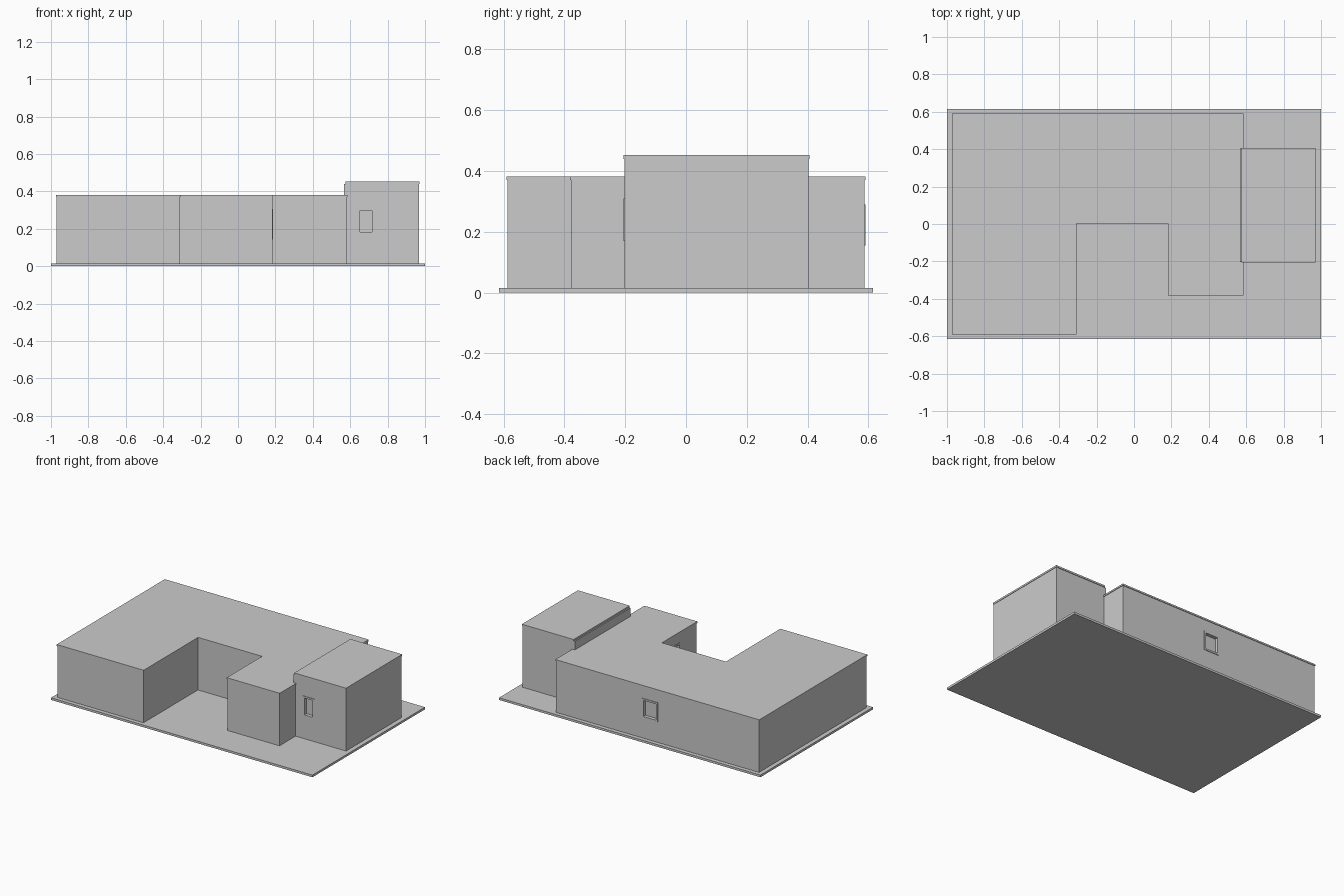
import bpy
import bmesh
from mathutils import Vector

if "Cube" in bpy.data.objects:
    bpy.data.objects.remove(bpy.data.objects["Cube"], do_unlink=True)

# One plain grey for the whole building
grey = bpy.data.materials.new("light grey")
grey.use_nodes = True
grey.diffuse_color = (0.6, 0.6, 0.6, 1)
grey.node_tree.nodes["Principled BSDF"].inputs["Base Color"].default_value = (0.6, 0.6, 0.6, 1)


def prism(name, outline, z0, z1):
    """Extrude a flat outline from z0 up to z1."""
    bm = bmesh.new()
    face = bm.faces.new([bm.verts.new((x, y, z0)) for x, y in outline])
    top = bmesh.ops.extrude_face_region(bm, geom=[face])["geom"]
    moved = [v for v in top if isinstance(v, bmesh.types.BMVert)]
    bmesh.ops.translate(bm, verts=moved, vec=(0, 0, z1 - z0))
    bmesh.ops.recalc_face_normals(bm, faces=bm.faces)
    mesh = bpy.data.meshes.new(name)
    bm.to_mesh(mesh)
    bm.free()
    mesh.materials.append(grey)
    obj = bpy.data.objects.new(name, mesh)
    bpy.context.collection.objects.link(obj)
    return obj


def rect(x0, x1, y0, y1):
    return [(x0, y0), (x1, y0), (x1, y1), (x0, y1)]


def box(name, lo, hi):
    return prism(name, rect(lo[0], hi[0], lo[1], hi[1]), lo[2], hi[2])


def grow(outline, d):
    """Offset a counter-clockwise outline of right angles outward by d."""
    result = []
    for i, point in enumerate(outline):
        p = Vector(point)
        a = (p - Vector(outline[i - 1])).normalized()
        b = (Vector(outline[(i + 1) % len(outline)]) - p).normalized()
        result.append((p.x + d * (a.y + b.y), p.y - d * (a.x + b.x)))
    return result


def cut(target, cutter):
    cutter.hide_render = True
    mod = target.modifiers.new("opening", "BOOLEAN")
    mod.operation = "DIFFERENCE"
    mod.solver = "EXACT"
    mod.object = cutter
    bpy.context.view_layer.objects.active = target
    bpy.ops.object.modifier_apply(modifier=mod.name)
    bpy.data.objects.remove(cutter, do_unlink=True)


def window(name, wall, axis, side, plane, u0, u1, z0, z1):
    """Recessed window with a thin raised frame on a wall facing side*axis."""
    def span(u_lo, u_hi, d0, d1, lo_z, hi_z):
        a, b = sorted((plane + side * d0, plane + side * d1))
        if axis == "x":
            return (a, u_lo, lo_z), (b, u_hi, hi_z)
        return (u_lo, a, lo_z), (u_hi, b, hi_z)

    t = 0.012
    inner = (u0 + t, u1 - t, -0.02, 0.03, z0 + t, z1 - t)
    cut(wall, box("cutter", *span(*inner)))
    frame = box(name, *span(u0, u1, -0.001, 0.004, z0, z1))
    cut(frame, box("cutter", *span(*inner)))


# Ground slab
box("ground_slab", (-1, -0.615, 0), (1, 0.615, 0.015))

# U-shaped house around the front courtyard, with thin roof
house = [(-0.97, -0.587), (-0.312, -0.587), (-0.312, 0.008), (0.185, 0.008),
         (0.185, -0.378), (0.582, -0.378), (0.582, 0.587), (-0.97, 0.587)]
house_walls = prism("house_walls", house, 0.015, 0.37)
prism("house_roof", grow(house, 0.004), 0.37, 0.381)

# Taller block on the left side
block_walls = box("tall_block_walls", (0.567, -0.202, 0.015), (0.968, 0.403, 0.44))
box("tall_block_roof", (0.575, -0.206, 0.44), (0.971, 0.407, 0.452))

# Windows
window("tall_block_window", block_walls, "y", -1, -0.202, 0.64, 0.728, 0.17, 0.31)
window("courtyard_window", house_walls, "x", -1, 0.185, -0.2, -0.08, 0.143, 0.305)
window("back_window", house_walls, "y", 1, 0.587, -0.195, -0.075, 0.155, 0.29)
